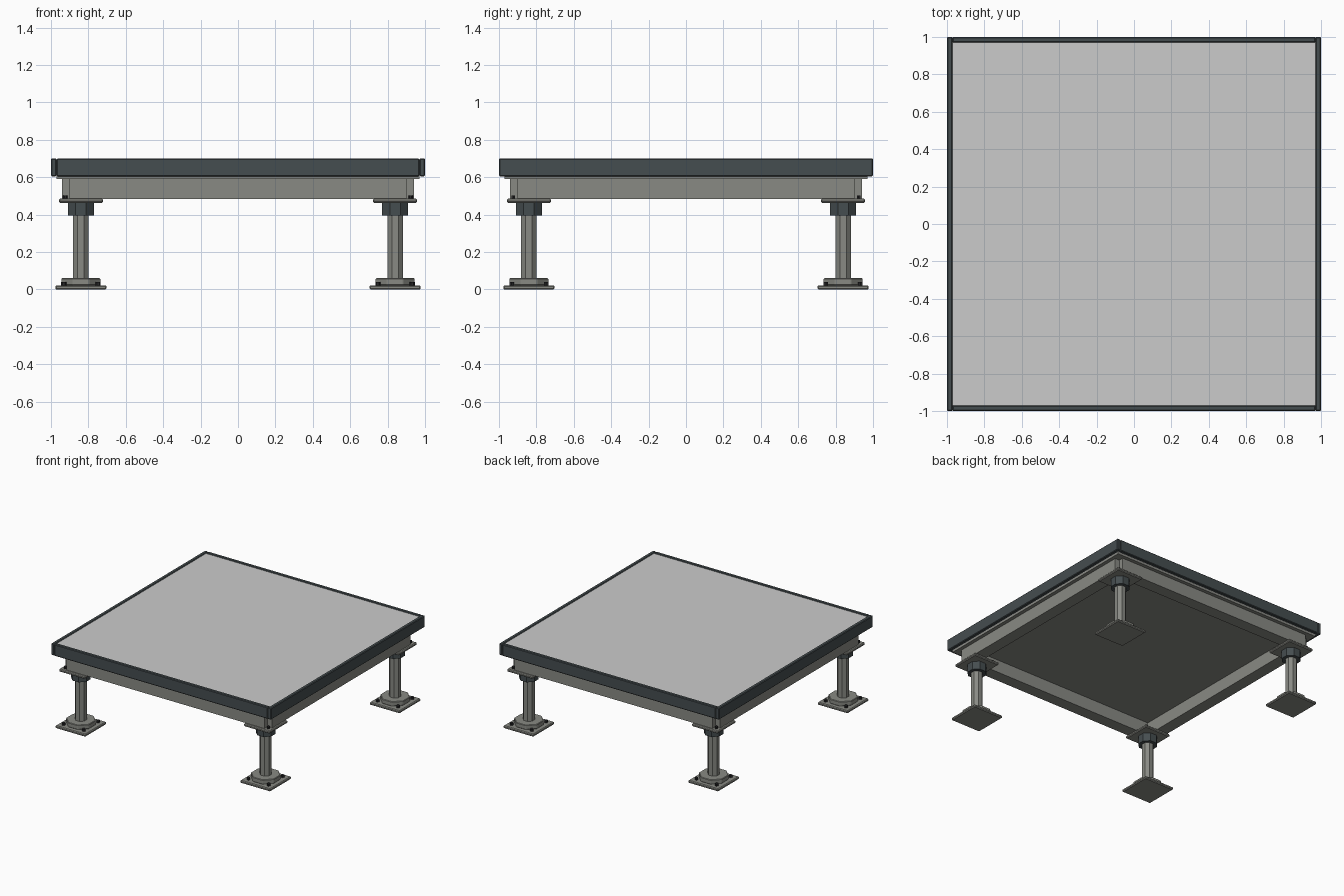
import bpy
from math import pi

if "Cube" in bpy.data.objects:
    bpy.data.objects.remove(bpy.data.objects["Cube"])


def material(name, rgb):
    m = bpy.data.materials.new(name)
    m.diffuse_color = (*rgb, 1)
    m.use_nodes = True
    m.node_tree.nodes["Principled BSDF"].inputs["Base Color"].default_value = m.diffuse_color
    return m


DARK = material("dark_metal", (0.06, 0.075, 0.08))
STEEL = material("warm_steel", (0.25, 0.255, 0.23))
BOLT = material("bolt_black", (0.02, 0.02, 0.022))


def finish(o, name, mat, bevel):
    o.name = name
    if mat:
        o.data.materials.append(mat)
    if bevel:
        b = o.modifiers.new("Bevel", "BEVEL")
        b.width = bevel
        b.segments = 1
    return o


def box(name, x, y, z, mat=None, bevel=0.0):
    """Box from (min, max) ranges."""
    c = [(a + b) / 2 for a, b in (x, y, z)]
    bpy.ops.mesh.primitive_cube_add(size=1, location=c)
    o = bpy.context.object
    o.scale = [b - a for a, b in (x, y, z)]
    bpy.ops.object.transform_apply(location=False, rotation=False, scale=True)
    return finish(o, name, mat, bevel)


def prism(name, x, y, z, half, sides, mat, bevel=0.0):
    """Upright flat-sided cylinder; half is half the width across flats."""
    from math import cos
    bpy.ops.mesh.primitive_cylinder_add(
        vertices=sides, radius=half / cos(pi / sides), depth=z[1] - z[0],
        location=(x, y, sum(z) / 2), rotation=(0, 0, pi / sides))
    return finish(bpy.context.object, name, mat, bevel)


# Deck: grey top panel over a thin steel plate
box("deck_panel", (-0.97, 0.97), (-0.97, 0.97), (0.605, 0.694))
box("deck_underplate", (-0.97, 0.97), (-0.97, 0.97), (0.59, 0.605), STEEL)

# Dark edge trim and the steel beams below, one pair per side
for s, fb, lr in ((-1, "front", "left"), (1, "back", "right")):
    edge = sorted((s * 0.97, s * 1.0))
    box(fb + "_trim", (-0.97, 0.97), edge, (0.605, 0.70), DARK, 0.005)
    box(lr + "_trim", edge, (-1, 1), (0.605, 0.70), DARK, 0.005)
    beam = sorted((s * 0.84, s * 0.94))
    box(fb + "_beam", (-0.90, 0.90), beam, (0.485, 0.59), STEEL)
    box(lr + "_beam", beam, (-0.90, 0.90), (0.485, 0.59), STEEL)

# Legs
for sx, lr in ((-1, "left"), (1, "right")):
    for sy, fb in ((-1, "front"), (1, "back")):
        x, y, tag = sx * 0.84, sy * 0.84, f"{fb}_{lr}_"

        def plate(name, h, z):
            box(tag + name, (x - h, x + h), (y - h, y + h), z, STEEL, 0.006)

        plate("foot_plate", 0.137, (0.0, 0.022))
        prism(tag + "foot_flange", x, y, (0.022, 0.06), 0.104, 8, STEEL, 0.004)
        prism(tag + "leg_post", x, y, (0.05, 0.41), 0.042, 8, STEEL)
        prism(tag + "leg_collar", x, y, (0.395, 0.465), 0.069, 8, DARK)
        plate("head_plate", 0.118, (0.463, 0.485))
        # Bolts at the plate corners
        for bx in (-1, 1):
            for by in (-1, 1):
                prism(tag + "foot_bolt", x + bx * 0.092, y + by * 0.092,
                      (0.02, 0.04), 0.012, 6, BOLT)
                prism(tag + "head_bolt", x + bx * 0.083, y + by * 0.083,
                      (0.483, 0.503), 0.010, 6, BOLT)
